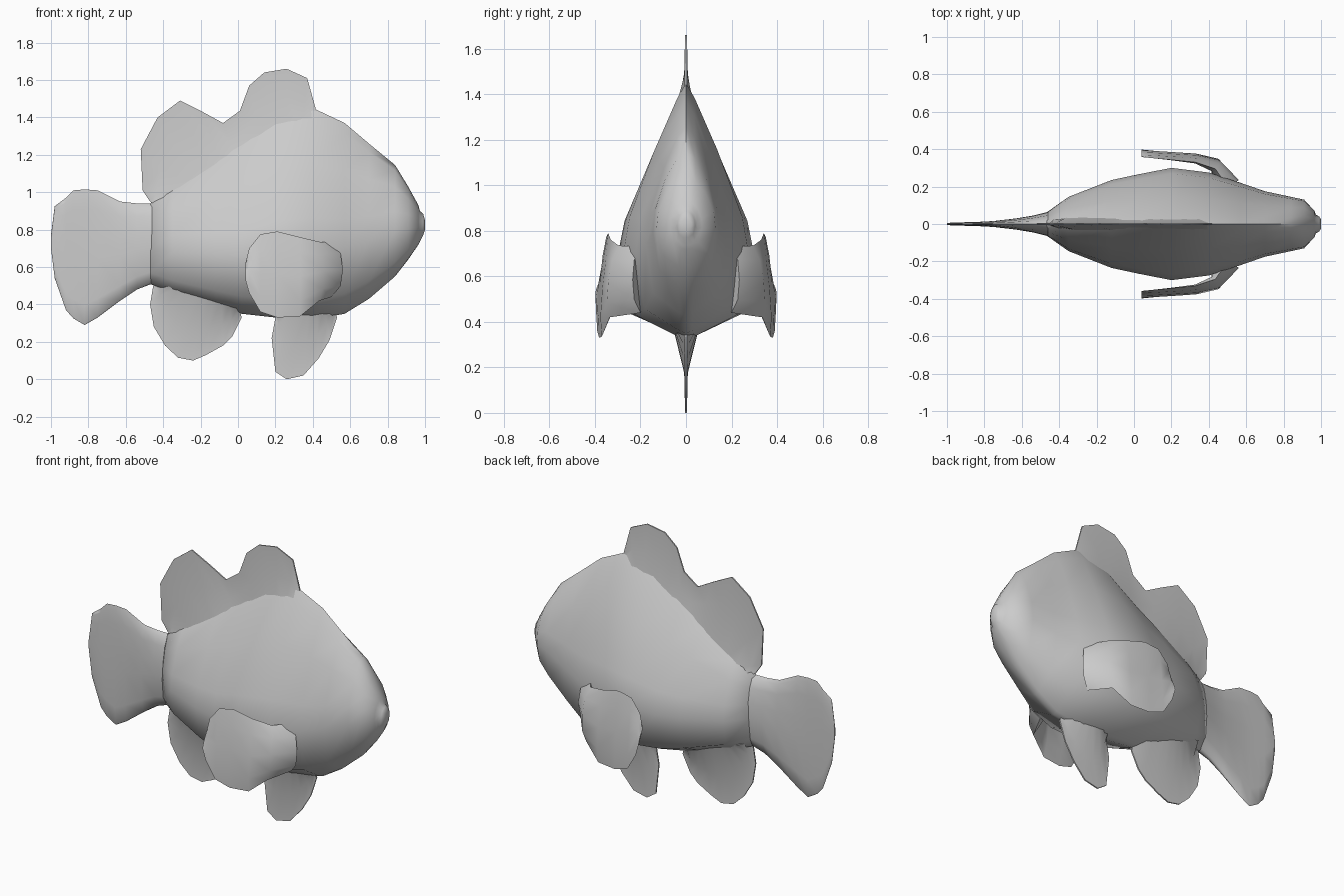
import bpy, bmesh
from mathutils import Vector

cube = bpy.data.objects.get("Cube")
if cube:
    bpy.data.objects.remove(cube, do_unlink=True)

grey = bpy.data.materials.new("plain grey")
grey.use_nodes = True
grey.diffuse_color = (0.6, 0.6, 0.6, 1)
grey.node_tree.nodes["Principled BSDF"].inputs["Base Color"].default_value = (0.6, 0.6, 0.6, 1)


def loft(name, rings):
    """Skin a list of equal-sized closed rings and cap both ends."""
    bm = bmesh.new()
    rows = [[bm.verts.new(p) for p in ring] for ring in rings]
    n = len(rows[0])
    for a, b in zip(rows, rows[1:]):
        for i in range(n):
            j = (i + 1) % n
            bm.faces.new((a[i], a[j], b[j], b[i]))
    bm.faces.new(rows[0])
    bm.faces.new(rows[-1])
    bmesh.ops.recalc_face_normals(bm, faces=bm.faces)
    mesh = bpy.data.meshes.new(name)
    bm.to_mesh(mesh)
    bm.free()
    mesh.materials.append(grey)
    obj = bpy.data.objects.new(name, mesh)
    bpy.context.collection.objects.link(obj)
    bpy.ops.object.select_all(action='DESELECT')
    obj.select_set(True)
    bpy.context.view_layer.objects.active = obj
    bpy.ops.object.shade_smooth_by_angle(angle=1.1)
    return obj


# Half cross-sections as (width, height) fractions: keeled trunk and round snout
KEELED = [(0, 1), (.14, .94), (.5, .74), (.9, .48), (1, .34), (.83, .1), (.1, .01), (0, 0)]
ROUND = [(0, 1), (.38, .96), (.71, .85), (.95, .65), (1, .45), (.8, .15), (.3, .01), (0, 0)]


def body_ring(x, top, bottom, width, roundness):
    half = []
    for (ku, kv), (ru, rv) in zip(KEELED, ROUND):
        u = ku + (ru - ku) * roundness
        v = kv + (rv - kv) * roundness
        half.append((u * width, bottom + v * (top - bottom)))
    left = [(x, y, z) for y, z in half]
    right = [(x, -y, z) for y, z in half[-2:0:-1]]
    return left + right


# Body: x, top, bottom, half width, roundness
loft("body", [body_ring(*s) for s in (
    (-.47, .94, .51, .06, .8),
    (-.35, 1.03, .46, .145, .4),
    (-.12, 1.19, .39, .235, .1),
    (.02, 1.28, .35, .265, 0),
    (.2, 1.4, .33, .3, 0),
    (.4, 1.45, .32, .275, 0),
    (.57, 1.37, .35, .22, .1),
    (.7, 1.26, .43, .175, .3),
    (.84, 1.145, .55, .145, .6),
    (.91, 1.03, .64, .13, .8),
    (.965, .93, .72, .07, 1),
    (.972, .9, .735, .05, 1),
    (.99, .885, .77, .04, 1),
    (1, .85, .8, .025, 1))])

# Tail fin flattening towards its rear edge
loft("tail_fin", [body_ring(*s, 1) for s in (
    (-.46, .94, .51, .065),
    (-.54, .94, .48, .045),
    (-.63, .95, .42, .03),
    (-.75, 1.01, .33, .016),
    (-.82, 1.015, .29, .012),
    (-.88, 1.01, .325, .01),
    (-.92, .97, .37, .009),
    (-.98, .925, .54, .007),
    (-1, .77, .7, .005))])


def middle_fin(name, root_a, root_b, edge, root_half):
    """Upright fin on the centre plane, flared where it meets the body."""
    a, b = Vector(root_a), Vector(root_b)
    rings = []
    for i, e in enumerate(edge):
        root = a.lerp(b, i / (len(edge) - 1))
        tip = Vector(e)
        side = [(root, root_half), (root.lerp(tip, .55), .008), (tip, .004)]
        rings.append([(p.x, t, p.y) for p, t in side] +
                     [(p.x, -t, p.y) for p, t in reversed(side)])
    loft(name, rings)


middle_fin("dorsal_fin", (-.42, .92), (.41, 1.36),
           [(-.47, .95), (-.51, 1.01), (-.52, 1.23), (-.43, 1.4), (-.31, 1.49), (-.19, 1.43),
            (-.08, 1.37), (.01, 1.435), (.06, 1.57), (.14, 1.64), (.26, 1.66), (.37, 1.61),
            (.42, 1.43)], .04)
middle_fin("anal_fin", (-.4, .52), (0, .4),
           [(-.45, .52), (-.47, .4), (-.45, .28), (-.39, .18), (-.32, .115), (-.24, .1),
            (-.17, .13), (-.08, .18), (-.03, .23), (.02, .33)], .07)
middle_fin("pelvic_fin", (.22, .38), (.5, .4),
           [(.2, .33), (.18, .22), (.2, .04), (.26, 0), (.35, .02), (.43, .11), (.49, .21),
            (.53, .33)], .06)


# Side fins sweeping out and back: x, y, bottom, top, half thickness
STATIONS = [(.5, .2, .44, .73, .07), (.435, .315, .42, .735, .035), (.33, .35, .335, .76, .018),
            (.21, .362, .33, .79, .013), (.12, .37, .36, .775, .01), (.06, .376, .46, .7, .007),
            (.04, .378, .53, .62, .004)]
for label, side in (("left", 1), ("right", -1)):
    rings = []
    for i, (x, y, low, high, thick) in enumerate(STATIONS):
        before, after = STATIONS[max(i - 1, 0)], STATIONS[min(i + 1, len(STATIONS) - 1)]
        normal = Vector((after[1] - before[1], before[0] - after[0])).normalized()
        ring = []
        for v, t in ((0, 0), (.2, .8), (.5, 1), (.8, .8), (1, 0), (.8, -.8), (.5, -1), (.2, -.8)):
            bow = -.02 * (2 * v - 1) if i else 0
            ring.append((x + normal.x * t * thick, side * (y + bow + normal.y * t * thick),
                         low + v * (high - low)))
        rings.append(ring)
    loft(label + "_pectoral_fin", rings)
